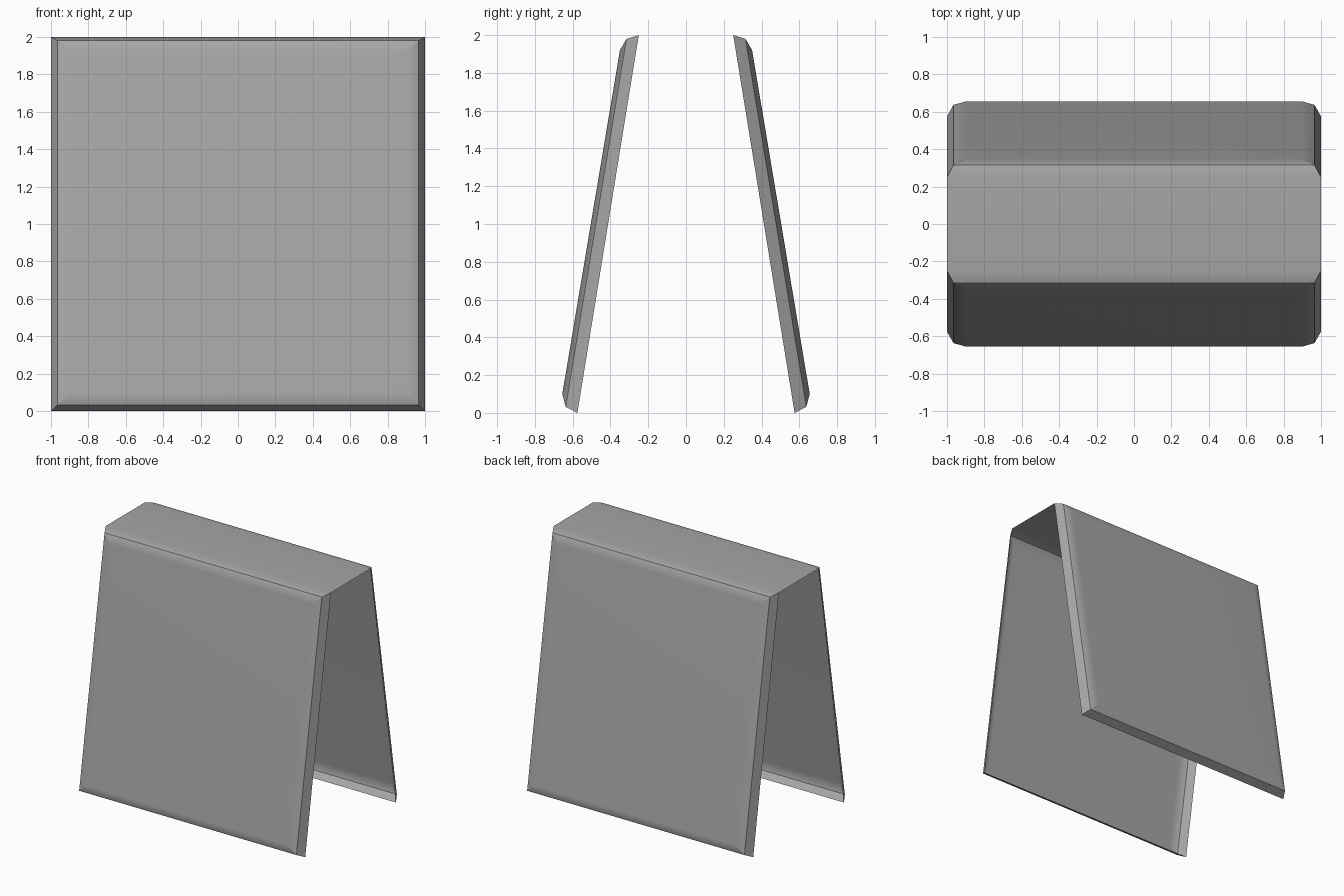
import bpy
import bmesh
import math

cube = bpy.data.objects.get("Cube")
if cube:
    bpy.data.objects.remove(cube, do_unlink=True)

grey = bpy.data.materials.new("plain grey")
grey.use_nodes = True
colour = (0.38, 0.38, 0.38, 1)
grey.diffuse_color = colour
grey.node_tree.nodes["Principled BSDF"].inputs["Base Color"].default_value = colour

# Rings of a leaning panel: half width, (depth, height) at bottom, and at top
RINGS = [
    (1.0, (0.575, 0.0), (0.25, 2.0)),       # open rim
    (0.965, (0.637, 0.032), (0.315, 1.98)),  # sharp border
    (0.9, (0.655, 0.1), (0.35, 1.92)),      # flat face
]


def add_panel(bm, side):
    """Add an open, shallow pan; side 1 faces the front, -1 the back."""
    rings = []
    for w, low, high in RINGS:
        corners = [(-w, low), (w, low), (w, high), (-w, high)]
        rings.append([bm.verts.new((side * x, -side * y, z)) for x, (y, z) in corners])
    for outer, inner in zip(rings, rings[1:]):
        for i in range(4):
            j = (i + 1) % 4
            bm.faces.new((outer[i], outer[j], inner[j], inner[i]))
    bm.faces.new(rings[-1])
    return rings[0]


# Two leaning panels joined by a flat top sheet
bm = bmesh.new()
front = add_panel(bm, 1)
back = add_panel(bm, -1)
bm.faces.new((front[3], front[2], back[3], back[2]))
mesh = bpy.data.meshes.new("folded_cover")
bm.to_mesh(mesh)
bm.free()
mesh.materials.append(grey)

cover = bpy.data.objects.new("folded_cover", mesh)
bpy.context.collection.objects.link(cover)

# Soft panel borders with a crisp rim
bpy.ops.object.select_all(action="DESELECT")
cover.select_set(True)
bpy.context.view_layer.objects.active = cover
bpy.ops.object.shade_smooth_by_angle(angle=math.radians(30))
weighted = cover.modifiers.new("soft borders", "WEIGHTED_NORMAL")
weighted.keep_sharp = True
